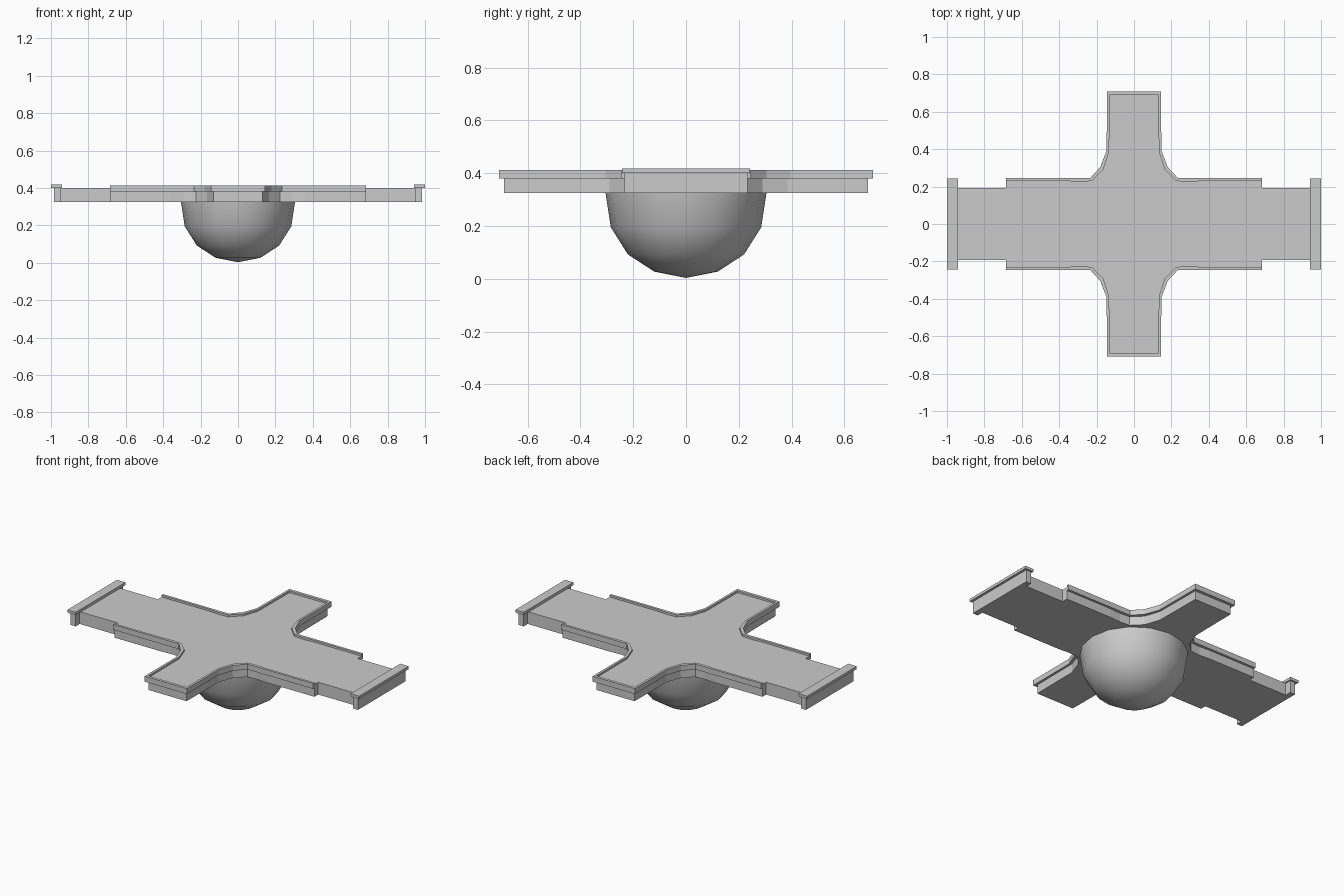
import bpy, bmesh, math

if "Cube" in bpy.data.objects:
    bpy.data.objects.remove(bpy.data.objects["Cube"])


def make(name, bm):
    bmesh.ops.recalc_face_normals(bm, faces=bm.faces)
    me = bpy.data.meshes.new(name)
    bm.to_mesh(me)
    bm.free()
    ob = bpy.data.objects.new(name, me)
    bpy.context.collection.objects.link(ob)
    return ob


def prism(name, pts, z0, z1):
    bm = bmesh.new()
    f = bm.faces.new([bm.verts.new((x, y, z0)) for x, y in pts])
    ext = bmesh.ops.extrude_face_region(bm, geom=[f], use_keep_orig=True)
    for v in ext['geom']:
        if isinstance(v, bmesh.types.BMVert):
            v.co.z = z1
    return make(name, bm)


def box(name, x0, x1, y, z0, z1):
    return prism(name, [(x0, -y), (x1, -y), (x1, y), (x0, y)], z0, z1)


def half(quarter):
    """Mirror a +x/+y outline across x to get the whole back half."""
    return quarter + [(-x, y) for x, y in reversed(quarter)]


def flip(pts):
    return [(x, -y) for x, y in pts]


# outlines of one quarter, from the long arm round to the short arm
inner = [(0.685, 0.23), (0.36, 0.23), (0.29, 0.225), (0.225, 0.23),
         (0.165, 0.29), (0.133, 0.385), (0.13, 0.69)]
outer = [(0.685, 0.245), (0.36, 0.245), (0.29, 0.245), (0.235, 0.245),
         (0.18, 0.305), (0.146, 0.395), (0.145, 0.708)]

# cross-shaped deck
back = half([(0.96, 0.193), (0.685, 0.193)] + inner)
prism("deck", back + list(reversed(flip(back))), 0.325, 0.401)

# raised overhanging rim, back and front
rim = half(outer) + list(reversed(half(inner)))
prism("rim_back", rim, 0.38, 0.413)
prism("rim_front", flip(rim), 0.38, 0.413)

# end walls with overhanging caps
for s, side in ((1, "right"), (-1, "left")):
    box("end_wall_" + side, s * 0.95, s * 0.985, 0.233, 0.325, 0.402)
    box("end_cap_" + side, s * 0.942, s * 1.0, 0.243, 0.401, 0.418)

# faceted-outline dome under the deck, smooth shaded
bm = bmesh.new()
n = 16
rings = []
for r, z in ((0.305, 0.325), (0.285, 0.195), (0.22, 0.092), (0.12, 0.027)):
    rings.append([bm.verts.new((r * math.cos(2 * math.pi * i / n),
                                r * math.sin(2 * math.pi * i / n), z)) for i in range(n)])
tip = bm.verts.new((0, 0, 0.003))
for a, b in zip(rings, rings[1:]):
    for i in range(n):
        bm.faces.new((a[i], a[(i + 1) % n], b[(i + 1) % n], b[i]))
for i in range(n):
    bm.faces.new((rings[-1][i], rings[-1][(i + 1) % n], tip))
bm.faces.new(rings[0])
dome = make("dome", bm)
bpy.context.view_layer.objects.active = dome
dome.select_set(True)
bpy.ops.object.shade_smooth_by_angle(angle=math.radians(40))
